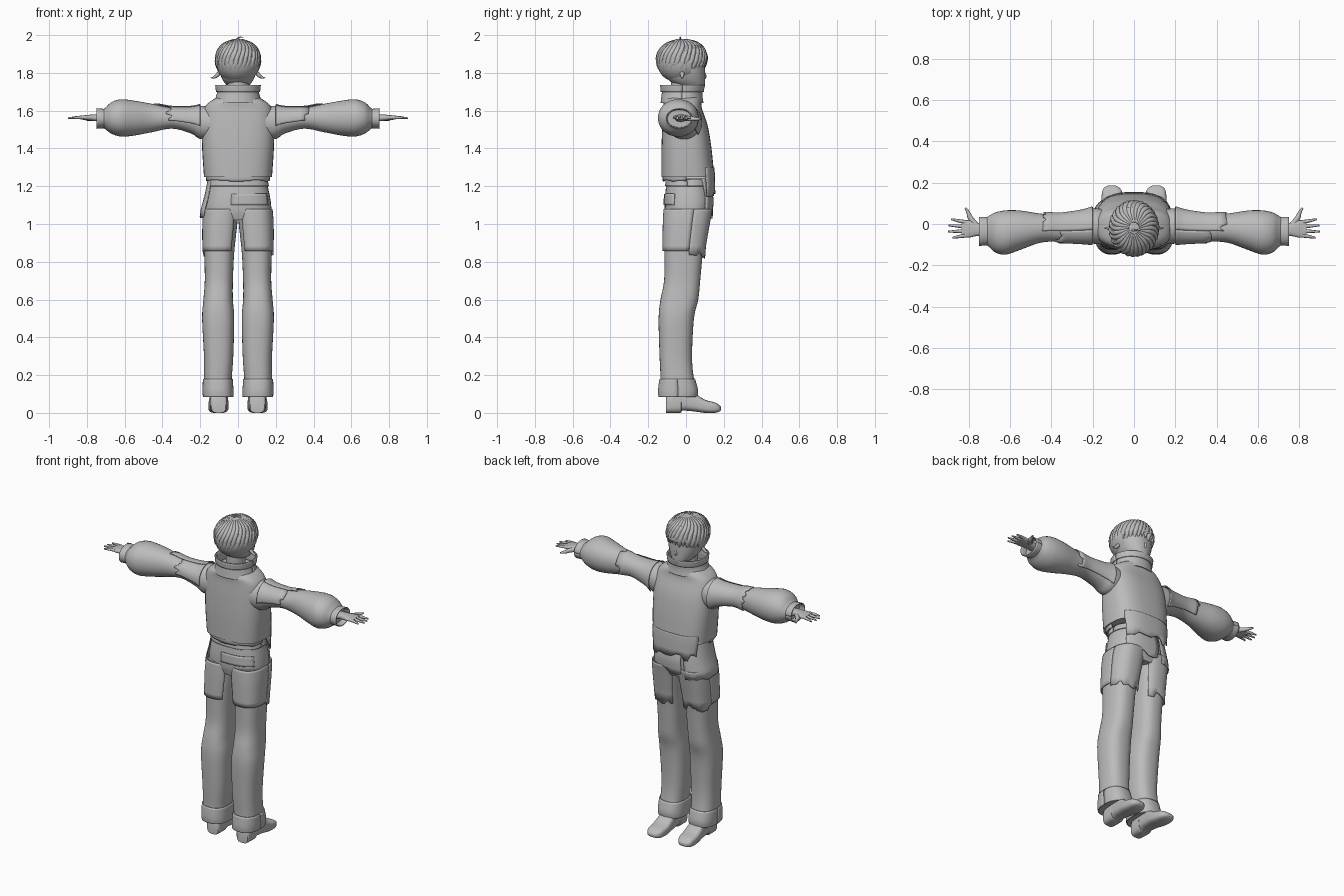
import bpy, bmesh, math, random
from mathutils import Vector

random.seed(4)
if "Cube" in bpy.data.objects:
    bpy.data.objects.remove(bpy.data.objects["Cube"])

grey = bpy.data.materials.new("plain grey")
grey.use_nodes = True
COLOUR = (0.5, 0.5, 0.5, 1)
grey.diffuse_color = COLOUR
grey.node_tree.nodes["Principled BSDF"].inputs["Base Color"].default_value = COLOUR


def finish(name, mesh, angle=45):
    obj = bpy.data.objects.new(name, mesh)
    bpy.context.collection.objects.link(obj)
    mesh.materials.clear()
    mesh.materials.append(grey)
    bpy.ops.object.select_all(action='DESELECT')
    obj.select_set(True)
    bpy.context.view_layer.objects.active = obj
    bpy.ops.object.shade_smooth_by_angle(angle=math.radians(angle))
    return obj


def blend(rings, steps=4):
    """Smoothly interpolate between the given cross-sections."""
    out = []
    for i in range(len(rings) - 1):
        p = [rings[max(0, min(len(rings) - 1, i + k))] for k in (-1, 0, 1, 2)]
        for s in range(steps):
            f = s / steps
            out.append([b + f / 2 * (c - a + f * (2*a - 5*b + 4*c - d + f * (3*(b - c) + d - a)))
                        for a, b, c, d in zip(*p)])
    return out + [rings[-1]]


def loft(name, axis, rings, side=1, span=None, grow=0, jag=0, power=2.5, n=36):
    """Rounded sections (position, u min, u max, v min, v max); a span gives an open cloth panel."""
    bm = bmesh.new()
    start, stop = span or (0, 360)
    count = n if not span else max(4, round((stop - start) / 8)) + 1
    heading = 1 if rings[0][0] > rings[1][0] else -1
    notch = [heading * jag * random.random() for _ in range(count)]
    rows = []
    for r, (t, u0, u1, v0, v1) in enumerate(blend(rings)):
        row = []
        for i in range(count):
            a = math.radians(start + (stop - start) * i / (count - 1 if span else count))
            c, s = math.cos(a), math.sin(a)
            u = (u0 + u1) / 2 + ((u1 - u0) / 2 + grow) * math.copysign(abs(c) ** (2 / power), c)
            v = (v0 + v1) / 2 + ((v1 - v0) / 2 + grow) * math.copysign(abs(s) ** (2 / power), s)
            w = t + (notch[i // 2 * 2] if r == 0 else 0)
            x, y, z = {"x": (w, u, v), "y": (u, w, v), "z": (u, v, w)}[axis]
            row.append(bm.verts.new((x * side, y, z)))
        rows.append(row)
    for a, b in zip(rows, rows[1:]):
        for i in range(count - 1 if span else count):
            j = (i + 1) % count
            bm.faces.new((a[i], a[j], b[j], b[i]))
    if not span:
        bm.faces.new(rows[0])
        bm.faces.new(rows[-1])
    bmesh.ops.recalc_face_normals(bm, faces=bm.faces)
    mesh = bpy.data.meshes.new(name)
    bm.to_mesh(mesh)
    bm.free()
    obj = finish(name, mesh)
    if span:
        mod = obj.modifiers.new("cloth", 'SOLIDIFY')
        mod.thickness, mod.offset = 0.006, 0
    return obj


def strand(name, points, radii):
    """Tapered tube along a smooth path."""
    cu = bpy.data.curves.new(name, 'CURVE')
    cu.dimensions, cu.bevel_depth, cu.bevel_resolution = '3D', 1, 2
    cu.resolution_u, cu.use_fill_caps = 4, True
    sp = cu.splines.new('NURBS')
    sp.points.add(len(points) - 1)
    sp.use_endpoint_u, sp.order_u = True, 3
    for pt, co, r in zip(sp.points, points, radii):
        pt.co, pt.radius = (*co, 1), r
    tmp = bpy.data.objects.new(name + "_path", cu)
    bpy.context.collection.objects.link(tmp)
    bpy.context.view_layer.update()
    mesh = bpy.data.meshes.new_from_object(tmp.evaluated_get(bpy.context.evaluated_depsgraph_get()))
    bpy.data.objects.remove(tmp)
    return finish(name, mesh)


def ball(name, centre, radii, keep=None):
    bm = bmesh.new()
    bmesh.ops.create_uvsphere(bm, u_segments=32, v_segments=20, radius=1)
    for v in bm.verts:
        v.co = Vector(centre) + Vector(a * b for a, b in zip(v.co, radii))
    if keep:
        bad = [f for f in bm.faces if not keep(f.calc_center_median())]
        bmesh.ops.delete(bm, geom=bad, context='FACES')
    mesh = bpy.data.meshes.new(name)
    bm.to_mesh(mesh)
    bm.free()
    return finish(name, mesh)


# Jacket with collar and ragged hem
jacket = [(1.25, -.18, .18, -.13, .15), (1.4, -.19, .19, -.13, .135), (1.52, -.19, .19, -.125, .115),
          (1.61, -.18, .18, -.118, .085), (1.65, -.145, .145, -.118, .08), (1.68, -.09, .09, -.1, .07)]
loft("jacket", "z", jacket, power=2.8)
hem = [(1.19, -.17, .17, -.11, .152), (1.26, -.18, .18, -.13, .15), (1.3, -.18, .18, -.13, .147)]
loft("front_hem", "z", hem, span=(35, 145), jag=.05, power=2.8)
shirt = [(1.235, -.165, .165, -.12, .125), (1.26, -.17, .17, -.122, .13)]
loft("shirt_hem", "z", shirt, span=(180, 360), jag=.015)
collar = [(1.64, -.125, .125, -.132, .09), (1.67, -.115, .115, -.128, .085),
          (1.70, -.108, .108, -.125, .085), (1.735, -.112, .112, -.128, .09)]
loft("collar", "z", collar, span=(0, 360), power=2.1)
loft("collar_fold", "z", collar[2:], span=(0, 360), grow=.006, power=2.1)

# Head and neck
loft("neck", "z", [(1.62, -.055, .055, -.08, .035), (1.76, -.055, .055, -.08, .035)], power=2)
head = [(1.705, -.02, .02, .045, .085), (1.72, -.045, .045, -.02, .098), (1.76, -.08, .08, -.09, .1),
        (1.82, -.1, .1, -.12, .1), (1.9, -.1, .1, -.125, .095), (1.95, -.06, .06, -.09, .06)]
loft("head", "z", head, power=2.2)
strand("nose", [(0, .09, 1.81), (0, .112, 1.775), (0, .09, 1.768)], [.005, .009, .006])

# Hair cap, layered locks and loose tips
crown = Vector((0, -.02, 1.86))
ball("hair_cap", crown, (.119, .135, .118),
     lambda c: c.z > 1.86 or (c.y < .03 and c.z > 1.76))


def lock(name, turn, sweep, width, swell):
    pts = []
    for k in range(6):
        th = math.radians(12 + (sweep - 12) * k / 5)
        ph = math.radians(turn + 8 * math.sin(k))
        pts.append(crown + swell * Vector((.117 * math.sin(th) * math.cos(ph),
                                           .135 * math.sin(th) * math.sin(ph), .117 * math.cos(th))))
    strand(name, pts, [width * f for f in (.5, .8, 1, 1, .7, .04)])


for i in range(30):
    turn = i * 12
    front = math.sin(math.radians(turn))
    reach = 138 - 26 * max(0, front) + random.uniform(-9, 9)
    lock(f"hair_lock_{i}", turn, reach, .018, .93)
    lock(f"hair_upper_lock_{i}", turn + 6, reach * .78, .014, .98)
strand("hair_top_tuft", [(-.01, -.03, 1.97), (.005, -.03, 1.998), (.03, -.03, 1.985)], [.006, .004, .001])
for s in (-1, 1):
    strand("hair_side_flick", [(s * .1, -.02, 1.8), (s * .12, -.02, 1.77), (s * .145, -.02, 1.775)],
           [.012, .009, .001])

# Trousers: hips, back pocket and hanging cloth
hips = [(1.02, -.16, .16, -.1, .115), (1.07, -.176, .176, -.112, .132), (1.14, -.17, .17, -.112, .135),
        (1.24, -.148, .148, -.1, .11)]
loft("hips", "z", hips)
loft("belt", "z", [(1.2, -.157, .157, -.104, .12), (1.235, -.15, .15, -.1, .112)], span=(0, 360), grow=.004)
loft("back_pocket", "z", [(1.1, -.174, .174, -.112, .134), (1.16, -.166, .166, -.11, .13)],
     span=(262, 330), grow=.004)
loft("side_cloth", "z", [(1.06, -.2, .18, -.12, .145), (1.15, -.175, .17, -.115, .142),
                         (1.25, -.155, .155, -.105, .13)], span=(110, 210), jag=.03)
loft("front_cloth", "z", hips[1:], span=(40, 105), grow=.007, jag=.03)

# Limbs, mirrored by side
leg = [(.085, .03, .18, -.14, .055), (.12, .03, .182, -.142, .058), (.18, .033, .18, -.135, .042),
       (.3, .025, .18, -.14, .032), (.5, .02, .19, -.145, .042), (.6, .027, .183, -.135, .065),
       (.7, .027, .176, -.116, .075), (.85, .02, .178, -.114, .09), (1, .004, .178, -.112, .115),
       (1.08, .0, .172, -.108, .13)]
thigh = [(.857, .02, .178, -.114, .09)] + leg[-2:]
shoe = [(-.105, .065, .14, 0, .08), (-.09, .058, .147, 0, .1), (-.03, .056, .15, 0, .12),
        (-.02, .056, .15, .012, .12), (.04, .052, .153, .008, .105), (.1, .05, .157, 0, .07),
        (.15, .056, .155, 0, .056), (.175, .07, .145, .006, .042), (.186, .09, .125, .014, .03)]
sleeve = [(.13, -.1, .07, 1.45, 1.62), (.2, -.095, .075, 1.45, 1.625), (.25, -.09, .06, 1.48, 1.615),
          (.35, -.085, .045, 1.505, 1.615), (.45, -.09, .05, 1.487, 1.635), (.55, -.125, .065, 1.468, 1.653),
          (.62, -.148, .066, 1.463, 1.66), (.67, -.138, .056, 1.478, 1.645), (.7, -.112, .04, 1.5, 1.618),
          (.715, -.1, .03, 1.51, 1.605)]
cuff = [(.69, -.1, .03, 1.51, 1.605), (.75, -.103, .032, 1.507, 1.61)]
palm = [(.7, -.055, .0, 1.54, 1.58), (.76, -.058, .005, 1.545, 1.58), (.8, -.066, .018, 1.55, 1.577),
        (.835, -.062, .016, 1.553, 1.573)]
patch = [(.42, -.088, .048, 1.494, 1.628)] + sleeve[3:0:-1]

for s, word in ((1, "left"), (-1, "right")):
    loft(word + "_trouser_leg", "z", leg, s)
    loft(word + "_thigh_back_panel", "z", thigh, s, span=(-130, 10), grow=.008)
    loft(word + "_thigh_front_panel", "z", thigh, s, span=(10, 130), grow=.008, jag=.04)
    loft(word + "_hem_band", "z", leg[:3], s, span=(0, 360), grow=.003)
    loft(word + "_shoe", "y", shoe, s, power=3.2)
    loft(word + "_ankle", "z", [(.05, .062, .145, -.1, .02), (.16, .062, .145, -.1, .02)], s)
    loft(word + "_sleeve", "x", sleeve, s, power=2.1)
    loft(word + "_cuff", "x", cuff, s, span=(0, 360), power=2.1)
    loft(word + "_sleeve_patch", "x", patch, s, span=(-40, 100), grow=.008, jag=.03, power=2.1)
    loft(word + "_shoulder_patch", "x", patch[1:], s, span=(100, 190), grow=.005, jag=.04, power=2.1)
    loft(word + "_palm", "x", palm, s)
    for k, tip in enumerate((.878, .9, .897, .885)):
        y = -.055 + k * .021
        spread = (k - 1.3) * .009
        strand(f"{word}_finger_{k}", [(s * .81, y, 1.565), (s * .85, y + spread / 2, 1.565),
                                      (s * tip, y + spread, 1.56)], [.01, .009, .004])
    strand(word + "_thumb", [(s * .765, -.005, 1.56), (s * .795, .03, 1.558), (s * .797, .05, 1.556),
                             (s * .815, .078, 1.556)], [.015, .013, .01, .005])
